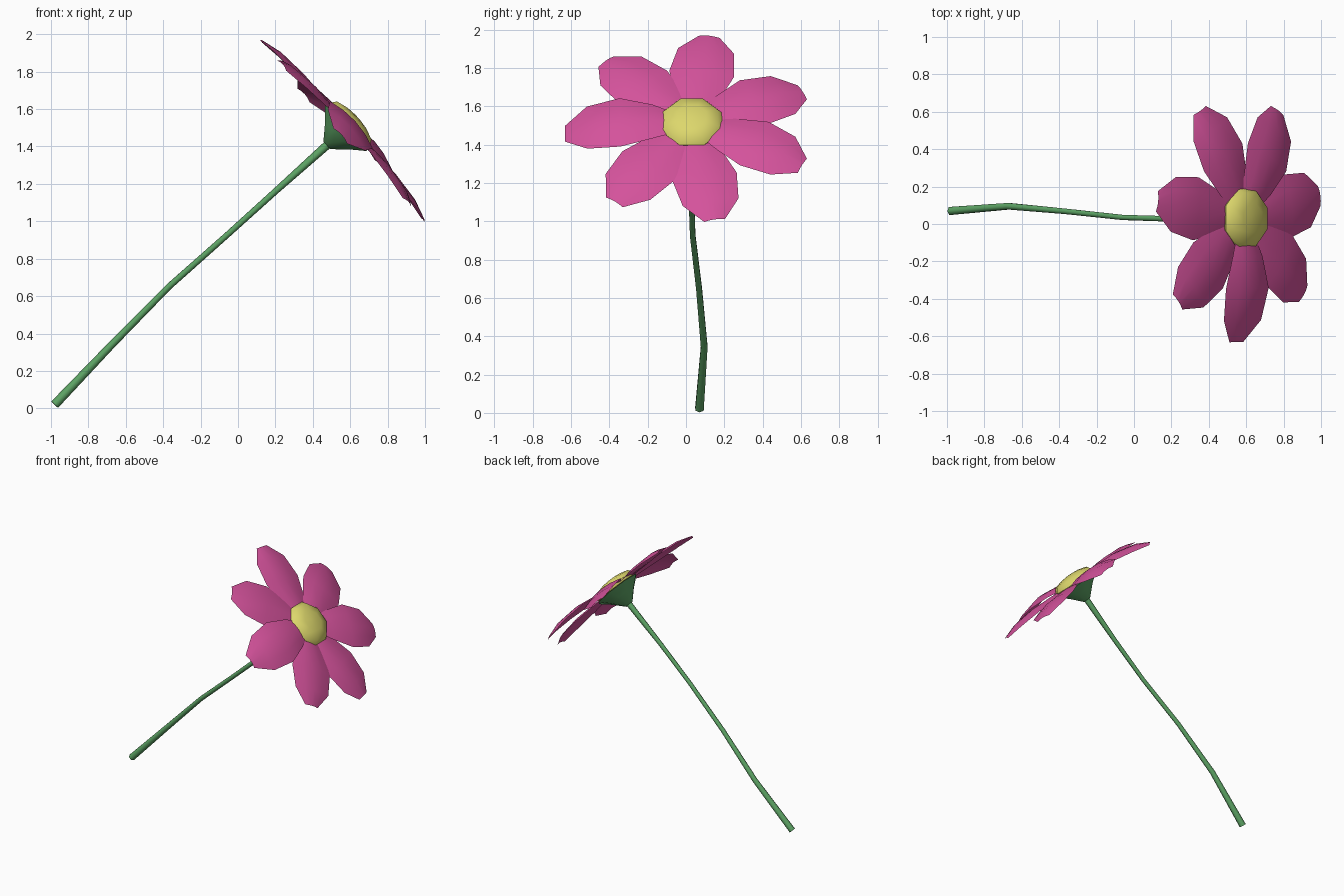
import bpy, bmesh, math
from mathutils import Vector

cube = bpy.data.objects.get("Cube")
if cube:
    bpy.data.objects.remove(cube, do_unlink=True)

# Flower head frame: centre, facing direction, and the two in-plane axes
CENTRE = Vector((0.59, 0.03, 1.51))
FACING = Vector((0.74, 0, 0.67)).normalized()
SIDE = Vector((0, 1, 0))
UP = SIDE.cross(FACING).normalized()
if UP.z < 0:
    UP = -UP


def material(name, colour):
    mat = bpy.data.materials.new(name)
    mat.use_nodes = True
    rgba = (*colour, 1)
    mat.diffuse_color = rgba
    mat.node_tree.nodes["Principled BSDF"].inputs["Base Color"].default_value = rgba
    return mat


PINK = material("petal pink", (0.66, 0.085, 0.33))
YELLOW = material("pollen yellow", (0.72, 0.68, 0.15))
GREEN = material("stem green", (0.11, 0.37, 0.13))


def finish(bm, name, mat, sharp):
    mesh = bpy.data.meshes.new(name)
    bm.to_mesh(mesh)
    bm.free()
    mesh.materials.append(mat)
    obj = bpy.data.objects.new(name, mesh)
    bpy.context.collection.objects.link(obj)
    bpy.ops.object.select_all(action="DESELECT")
    obj.select_set(True)
    bpy.context.view_layer.objects.active = obj
    bpy.ops.object.shade_smooth_by_angle(angle=math.radians(sharp))


def loft(name, rings, sides, mat, sharp):
    """Capped tube through rings of (centre, axis, radius)."""
    bm = bmesh.new()
    loops = []
    for centre, axis, radius in rings:
        turn = axis.to_track_quat("Z", "Y")
        angles = [math.tau * (i + 0.5) / sides for i in range(sides)]
        loops.append([bm.verts.new(centre + turn @ Vector((math.cos(a), math.sin(a), 0)) * radius)
                      for a in angles])
    for low, high in zip(loops, loops[1:]):
        for i in range(sides):
            j = (i + 1) % sides
            bm.faces.new((low[i], low[j], high[j], high[i]))
    bm.faces.new(loops[0][::-1])
    bm.faces.new(loops[-1])
    bmesh.ops.recalc_face_normals(bm, faces=bm.faces)
    finish(bm, name, mat, sharp)


def head_rings(profile):
    return [(CENTRE + FACING * h, FACING, r) for h, r in profile]


# Stem: slightly wavy tapered tube
path = [Vector(p) for p in ((-0.98, 0.07, 0.02), (-0.67, 0.095, 0.345), (-0.37, 0.068, 0.65),
                            (-0.06, 0.035, 0.925), (0.2, 0.027, 1.16), (0.485, 0.03, 1.415))]
radii = (0.025, 0.02, 0.017, 0.016, 0.017, 0.023)
stem_rings = []
for i, point in enumerate(path):
    axis = path[min(i + 1, len(path) - 1)] - path[max(i - 1, 0)]
    stem_rings.append((point, axis.normalized(), radii[i]))
loft("stem", stem_rings, 6, GREEN, 65)

# Green cup behind the petals
loft("calyx", head_rings([(-0.155, 0.03), (-0.08, 0.105), (-0.015, 0.182)]), 8, GREEN, 50)

# Yellow domed centre
loft("flower_centre", head_rings([(-0.01, 0.165), (0.01, 0.172), (0.043, 0.148),
                                  (0.062, 0.08), (0.068, 0.02)]), 8, YELLOW, 50)

# Petals: ridged sheets of (distance, half width, ridge height) rows
ROWS = ((0.08, 0.065, 0.0), (0.2, 0.118, 0.003), (0.37, 0.17, 0.005),
        (0.54, 0.148, -0.005), (0.655, 0.055, -0.034))
REACH = ROWS[-1][0]


def petal(name, angle, length, droop, bow):
    out = UP * math.cos(angle) + SIDE * math.sin(angle)
    across = FACING.cross(out)
    bm = bmesh.new()
    rows = []
    for dist, half, height in ROWS:
        t = dist / REACH
        lift = height - droop * t + bow * math.sin(math.pi * t)
        mid = CENTRE + out * dist * length + FACING * lift
        rows.append([bm.verts.new(mid + across * half * s - FACING * 0.17 * half * s * s)
                     for s in (-1, -0.5, 0, 0.5, 1)])
    for near, far in zip(rows, rows[1:]):
        for i in range(len(near) - 1):
            bm.faces.new((near[i], far[i], far[i + 1], near[i + 1]))
    bm.normal_update()
    if sum(f.normal.dot(FACING) for f in bm.faces) < 0:
        bmesh.ops.reverse_faces(bm, faces=bm.faces)
    finish(bm, name, PINK, 60)


# Each petal: direction in degrees, length factor, tip droop, arch
PETALS = ((8, 1.0, 0, 0.005), (64, 0.98, 0.025, 0.03), (116, 0.98, -0.025, 0.03),
          (169.5, 1.0, 0, 0.01), (218, 1.0, 0, 0.015), (269, 1.01, 0.025, 0.055),
          (317, 1.0, 0.005, 0.01))
for n, (degrees, length, droop, bow) in enumerate(PETALS, 1):
    petal(f"petal_{n}", math.radians(degrees), length, droop, bow)
